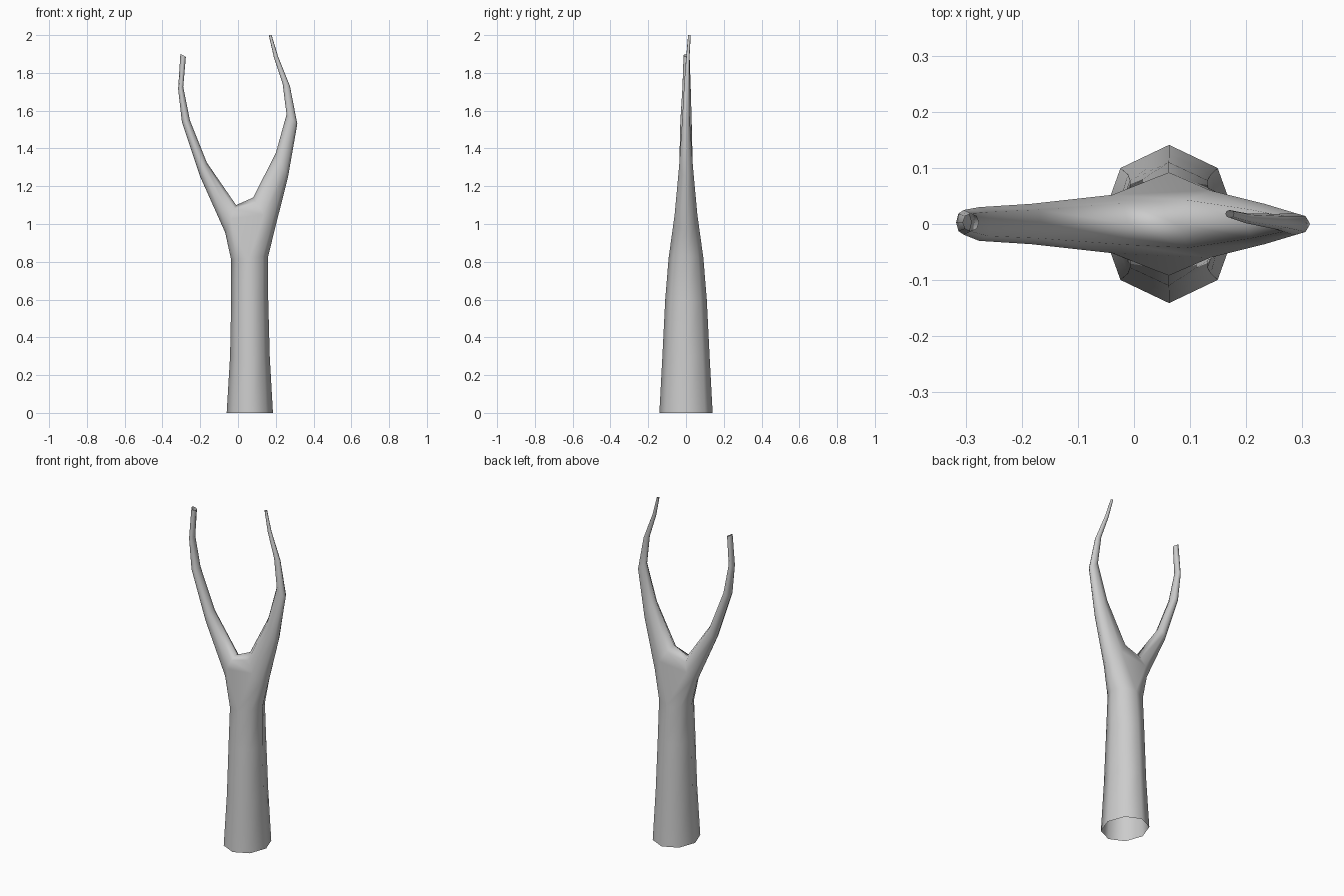
import bpy, bmesh
from math import cos, sin, pi

if "Cube" in bpy.data.objects:
    bpy.data.objects.remove(bpy.data.objects["Cube"])

N = 8
bm = bmesh.new()


def ring(xa, za, xb, zb, w, y=0.0):
    """Eight-sided loop between a left and a right outline point, half depth w."""
    cx, cz, hx, hz = (xa + xb) / 2, (za + zb) / 2, (xb - xa) / 2, (zb - za) / 2
    return [bm.verts.new((cx + hx * cos(2 * pi * i / N),
                          y + w * sin(2 * pi * i / N),
                          cz + hz * cos(2 * pi * i / N))) for i in range(N)]


def strip(a, b):
    for i in range(len(a) - 1):
        quad = (a[i], a[i + 1], b[i + 1], b[i])
        bm.faces.new(list(dict.fromkeys(quad)))


def tube(rings):
    for a, b in zip(rings, rings[1:]):
        strip(a + a[:1], b + b[:1])


# Trunk, open at the base
trunk = [ring(-0.06, 0, 0.185, 0, 0.141),
         ring(-0.042, 0.3, 0.168, 0.3, 0.125),
         ring(-0.036, 0.6, 0.16, 0.6, 0.11),
         ring(-0.036, 0.81, 0.16, 0.83, 0.092)]
tube(trunk)

# Left branch
left = [ring(-0.068, 0.955, -0.01, 1.10, 0.052),
        ring(-0.2, 1.25, -0.165, 1.325, 0.036),
        ring(-0.297, 1.54, -0.255, 1.55, 0.03),
        ring(-0.317, 1.715, -0.29, 1.725, 0.022, 0.003),
        ring(-0.305, 1.90, -0.276, 1.885, 0.016, 0.003)]
tube(left)

# Right branch
right = [ring(0.08, 1.14, 0.192, 0.96, 0.06),
         ring(0.2, 1.375, 0.265, 1.25, 0.036),
         ring(0.257, 1.58, 0.314, 1.53, 0.02),
         ring(0.236, 1.745, 0.275, 1.73, 0.014, 0.004),
         ring(0.19, 1.882, 0.212, 1.888, 0.009, 0.01),
         ring(0.163, 2.0, 0.178, 2.0, 0.007, 0.018)]
tube(right)

# Fork: outer halves, saddle and the two closing triangles
t, l, r = trunk[-1], left[0], right[0]
outer_l, outer_r = (2, 3, 4, 5, 6), (6, 7, 0, 1, 2)
strip([t[i] for i in outer_l], [l[i] for i in outer_l])
strip([t[i] for i in outer_r], [r[i] for i in outer_r])
strip([l[i] for i in (2, 1, 0, 7, 6)], [r[i] for i in outer_l])
for i in (2, 6):
    bm.faces.new((t[i], l[i], r[i]))

bmesh.ops.recalc_face_normals(bm, faces=bm.faces)
for f in bm.faces:
    f.smooth = True
mesh = bpy.data.meshes.new("forked_trunk")
bm.to_mesh(mesh)
bm.free()
obj = bpy.data.objects.new("forked_trunk", mesh)
bpy.context.collection.objects.link(obj)
